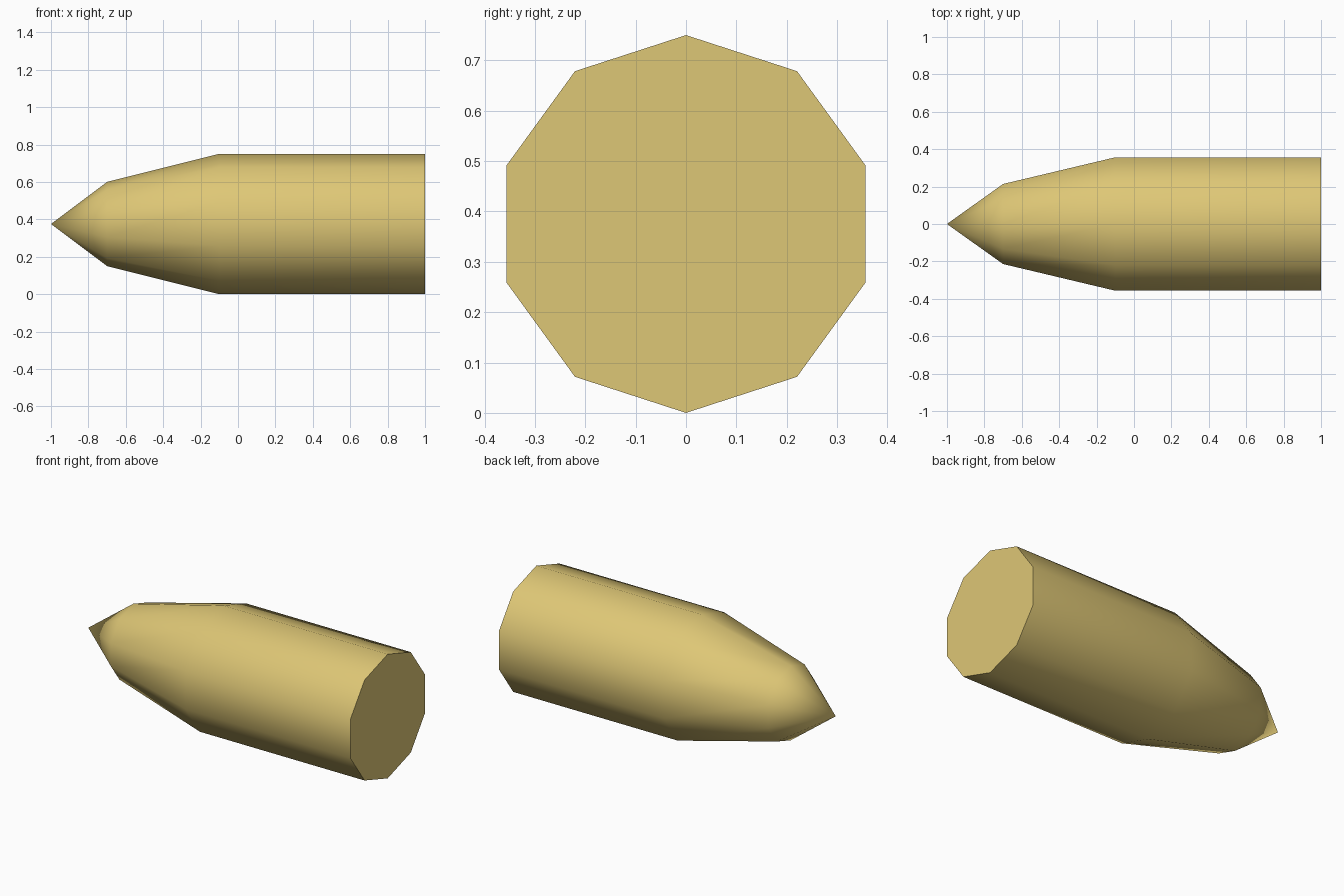
import bpy
import bmesh
from math import cos, sin, pi, radians

cube = bpy.data.objects.get("Cube")
if cube:
    bpy.data.objects.remove(cube, do_unlink=True)

# Brass material
brass = bpy.data.materials.new("brass")
brass.use_nodes = True
colour = (0.73, 0.57, 0.18, 1)
brass.diffuse_color = colour
brass.node_tree.nodes["Principled BSDF"].inputs["Base Color"].default_value = colour

SIDES = 10
CENTRE_Z = 0.375
PROFILE = [(-0.7, 0.225), (-0.1, 0.375), (1.0, 0.375)]  # (x, radius)

bm = bmesh.new()

# Rings along the x axis, with one corner straight up
rings = []
for x, r in PROFILE:
    angles = [2 * pi * i / SIDES for i in range(SIDES)]
    rings.append([bm.verts.new((x, r * sin(a), CENTRE_Z + r * cos(a))) for a in angles])

# Pointed nose
tip = bm.verts.new((-1, 0, CENTRE_Z))
for i in range(SIDES):
    j = (i + 1) % SIDES
    bm.faces.new((tip, rings[0][i], rings[0][j]))
    # Tapered and straight walls
    for a, b in zip(rings, rings[1:]):
        bm.faces.new((a[i], b[i], b[j], a[j]))

# Flat rear cap
bm.faces.new(rings[-1])
bmesh.ops.recalc_face_normals(bm, faces=bm.faces)

mesh = bpy.data.meshes.new("bullet")
bm.to_mesh(mesh)
bm.free()
mesh.materials.append(brass)
bullet = bpy.data.objects.new("bullet", mesh)
bpy.context.collection.objects.link(bullet)

# Smooth body with a sharp rear rim
bpy.ops.object.select_all(action="DESELECT")
bullet.select_set(True)
bpy.context.view_layer.objects.active = bullet
bpy.ops.object.shade_smooth_by_angle(angle=radians(60))
